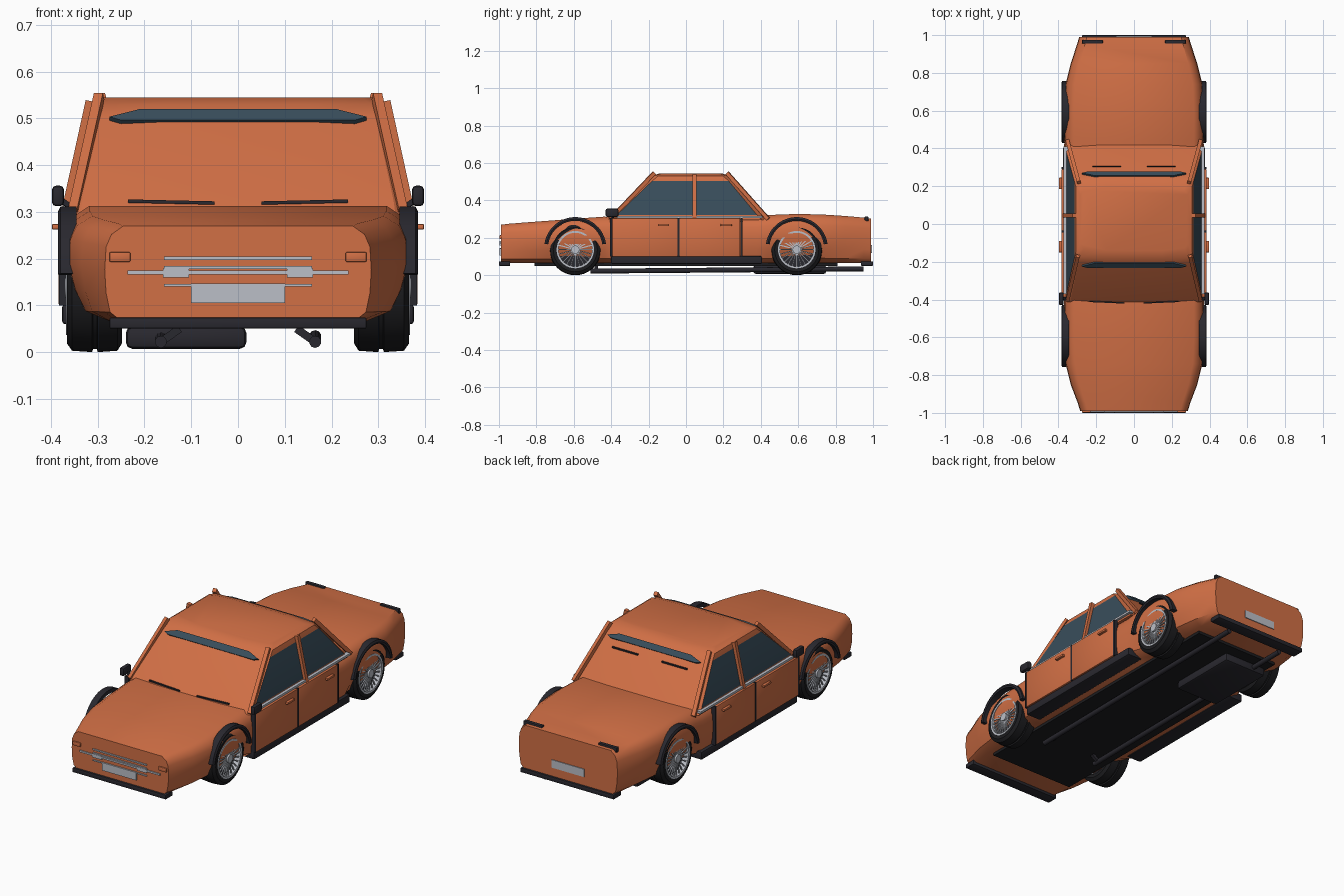
import bpy, bmesh, math
from mathutils import Vector

if "Cube" in bpy.data.objects:
    bpy.data.objects.remove(bpy.data.objects["Cube"], do_unlink=True)


def material(name, rgb):
    m = bpy.data.materials.new(name)
    m.use_nodes = True
    m.diffuse_color = (*rgb, 1)
    m.node_tree.nodes["Principled BSDF"].inputs["Base Color"].default_value = (*rgb, 1)
    return m


PAINT = material("orange paint", (0.64, 0.16, 0.06))
TRIM = material("black trim", (0.022, 0.021, 0.028))
RUBBER = material("tyre rubber", (0.012, 0.012, 0.014))
GLASS = material("dark blue glass", (0.04, 0.075, 0.105))
CHROME = material("chrome", (0.5, 0.52, 0.57))


def finish(name, bm, mats, smooth=None):
    bmesh.ops.recalc_face_normals(bm, faces=bm.faces)
    mesh = bpy.data.meshes.new(name)
    bm.to_mesh(mesh)
    bm.free()
    obj = bpy.data.objects.new(name, mesh)
    bpy.context.collection.objects.link(obj)
    for m in mats:
        mesh.materials.append(m)
    if smooth:
        bpy.ops.object.select_all(action='DESELECT')
        obj.select_set(True)
        bpy.context.view_layer.objects.active = obj
        bpy.ops.object.shade_smooth_by_angle(angle=math.radians(smooth))
    return obj


def loft(name, rings, mats, smooth=None, closed=False, rule=None):
    """Skin a row of equal point rings; closed joins last to first."""
    bm = bmesh.new()
    rows = [[bm.verts.new(p) for p in r] for r in rings]
    n = len(rows[0])
    for a, b in zip(rows, rows[1:] + rows[:1] if closed else rows[1:]):
        for i in range(n):
            bm.faces.new((a[i], a[(i + 1) % n], b[(i + 1) % n], b[i]))
    if not closed:
        bm.faces.new(rows[0])
        bm.faces.new(rows[-1])
    if rule:
        bm.normal_update()
        for f in bm.faces:
            f.material_index = rule(f)
    return finish(name, bm, mats, smooth)


def box(name, x, y, z, mat, bevel=0):
    bm = bmesh.new()
    bmesh.ops.create_cube(bm, size=1)
    for v in bm.verts:
        v.co = [(r[0] + r[1]) / 2 + c * (r[1] - r[0]) for r, c in zip((x, y, z), v.co)]
    if bevel:
        bmesh.ops.bevel(bm, geom=bm.edges[:], offset=bevel, segments=2, affect='EDGES', profile=0.5)
    return finish(name, bm, [mat], 40 if bevel else None)


def bar(name, p, q, r, mat, sides=4):
    """Straight rod from p to q."""
    p, q = Vector(p), Vector(q)
    rot = (q - p).to_track_quat('Z', 'Y')
    ring = [rot @ Vector((r * math.cos(a), r * math.sin(a), 0))
            for a in (2 * math.pi * (i + 0.5) / sides for i in range(sides))]
    return loft(name, [[p + v for v in ring], [q + v for v in ring]], [mat], 40 if sides > 4 else None)


def lathe(name, profile, y, z, mat, steps=40):
    """Turn a closed (x, radius) profile about a cross-car axle."""
    rings = []
    for i in range(steps):
        a = 2 * math.pi * i / steps
        rings.append([(x, y + r * math.cos(a), z + r * math.sin(a)) for x, r in profile])
    return loft(name, rings, [mat], 35, closed=True)


def pair(x0, x1, s):
    return sorted((s * x0, s * x1))


# Body shell: length, half width, top height, lower tuck
stations = [(-.99, .285, .27, 0), (-.95, .297, .275, 0), (-.85, .335, .283, .03),
            (-.74, .362, .291, .06), (-.6, .369, .302, .07), (-.44, .369, .313, .06),
            (-.4, .37, .312, 0), (.38, .37, .312, 0), (.44, .369, .322, .06),
            (.6, .369, .328, .07), (.74, .362, .324, .06), (.85, .335, .317, .03),
            (.95, .302, .308, 0), (.99, .29, .302, 0)]
rings = []
for y, w, top, k in stations:
    half = [(.87 - 2 * k, 0), (.96 - k, .1), (.99 - k / 2, .3), (1, .54), (.99, .78), (.95, .91), (.86, 1)]
    half = [(w * u, .065 + (top - .065) * t) for u, t in half]
    rings.append([(x, y, z) for x, z in half] + [(-x, y, z) for x, z in reversed(half)])
loft("body_shell", rings, [PAINT], 38)

# Cabin: height, half width, front and rear edge
rings = []
for z, w, f, b in [(.295, .362, -.43, .44), (.322, .358, -.405, .415), (.505, .316, -.215, .262),
                   (.53, .308, -.185, .235), (.545, .285, -.14, .19)]:
    q = [(w * .5, f), (w * .93, f + .012), (w, f + .035), (w, b - .035), (w * .93, b - .012), (w * .5, b)]
    rings.append([(x, y, z) for x, y in q] + [(-x, y, z) for x, y in reversed(q)])
loft("cabin", rings, [PAINT, GLASS], 25,
     rule=lambda f: int(abs(f.normal.x) > .85 and .4 < f.calc_center_median().z < .43))

# Narrow glass bands across the sloping screens
for name, foot, head in (("windscreen_band", (-.405, .322), (-.215, .505)),
                         ("rear_window_band", (.415, .322), (.262, .505))):
    d = Vector((0, head[0] - foot[0], head[1] - foot[1]))
    out = Vector((0, math.copysign(.004, foot[0]), .004))
    outline = [(-.275, .97), (-.21, 1.06), (.21, 1.06), (.275, .97), (.25, .93), (-.25, .93)]
    base = [Vector((x, foot[0], foot[1])) + d * t for x, t in outline]
    loft(name, [[p - out for p in base], [p + out for p in base]], [GLASS])

# Wipers
for s, side in ((1, "left"), (-1, "right")):
    bar(side + "_front_wiper", (s * .05, -.418, .319), (s * .235, -.41, .323), .005, TRIM)
    bar(side + "_rear_wiper", (s * .07, .304, .464), (s * .22, .304, .464), .005, TRIM)

for s, side in ((1, "left"), (-1, "right")):
    # Pillars
    bar(side + "_front_pillar", (s * .352, -.405, .30), (s * .297, -.17, .547), .014, PAINT)
    bar(side + "_rear_pillar", (s * .352, .44, .30), (s * .292, .22, .547), .014, PAINT)
    bar(side + "_centre_pillar", (s * .368, .045, .30), (s * .316, .045, .537), .014, PAINT)
    # Doors with gaps, handles and belt trim
    for part, y0, y1 in (("front", -.395, -.045), ("rear", -.035, .29)):
        box(f"{side}_{part}_door", pair(.35, .384, s), (y0, y1), (.1, .305), PAINT, .004)
        box(f"{side}_{part}_handle", pair(.38, .398, s), (y1 - .105, y1 - .045), (.262, .274), PAINT, .003)
    for part, y in (("front", -.4), ("middle", -.04), ("rear", .296)):
        box(f"{side}_{part}_door_gap", pair(.36, .383, s), (y - .005, y + .005), (.1, .306), TRIM)
    box(side + "_belt_trim", pair(.35, .374, s), (-.37, .41), (.307, .318), CHROME)
    box(side + "_sill", pair(.29, .376, s), (-.4, .405), (.06, .102), TRIM, .006)
    # Mirrors
    box(side + "_mirror", pair(.372, .398, s), (-.43, -.362), (.312, .356), TRIM, .009)
    bar(side + "_mirror_stalk", (s * .35, -.39, .305), (s * .385, -.395, .33), .008, TRIM)
    # Indicators, tail strips and grille ends
    box(side + "_indicator", pair(.23, .275, s), (-.998, -.98), (.193, .214), PAINT, .003)
    box(side + "_tail_strip", pair(.165, .275, s), (.955, .975), (.288, .315), TRIM, .004)
    box(side + "_grille_end", pair(.105, .16, s), (-.998, -.98), (.16, .179), CHROME)

    for part, y in (("front", -.592), ("rear", .592)):
        name = f"{side}_{part}_"
        # Wheel arch trim
        arch = []
        for i in range(25):
            a = math.radians(8 + 164 * i / 24)
            arch.append([(s * x, y + r * math.cos(a), .145 + r * math.sin(a))
                         for x, r in ((.345, .146), (.382, .146), (.385, .155), (.38, .166), (.345, .166))])
        loft(name + "arch_trim", arch, [TRIM], 40)
        # Tyre with centre groove
        tyre = [(.25, .098), (.248, .118), (.258, .134), (.3, .137), (.302, .13), (.31, .13),
                (.312, .137), (.355, .134), (.366, .118), (.364, .098)]
        lathe(name + "tyre", [(s * x, r) for x, r in tyre], y, .137, RUBBER)
        lathe(name + "rim", [(s * x, r) for x, r in ((.26, .09), (.26, .1), (.368, .1), (.368, .09))],
              y, .137, CHROME)
        bar(name + "wheel_back", (s * .27, y, .137), (s * .335, y, .137), .094, TRIM, 32)
        bar(name + "hub", (s * .33, y, .137), (s * .37, y, .137), .022, CHROME, 16)
        # Wire spokes
        for i in range(24):
            a = 2 * math.pi * i / 24
            u = Vector((0, math.cos(a), math.sin(a)))
            c = Vector((s * .358, y, .137))
            bar(f"{name}spoke_{i + 1}", c + u * .015, c + u * .095, .0042, CHROME)

# Grille bars and plates
for name, w, z0, z1 in (("upper", .158, .197, .204), ("second", .158, .178, .184),
                        ("wide", .236, .166, .175), ("lower", .158, .14, .146)):
    box(name + "_grille_bar", (-w, w), (-.996, -.98), (z0, z1), CHROME)
box("front_plate", (-.1, .1), (-.998, -.989), (.105, .147), CHROME)
box("rear_plate", (-.095, .095), (.985, .994), (.12, .162), CHROME)

# Bumpers
box("front_bumper", (-.275, .275), (-1, -.94), (.05, .074), TRIM, .004)
box("rear_bumper", (-.275, .275), (.935, 1), (.05, .074), TRIM, .004)

# Underside: floor, silencer and exhaust pipes
box("floor", (-.25, .25), (-.81, .81), (.05, .068), RUBBER)
box("silencer", (-.24, .018), (.36, .75), (.007, .055), TRIM, .014)
for s, side in ((1, "left"), (-1, "right")):
    bar(side + "_exhaust_pipe", (s * .165, -.51, .022), (s * .165, .95, .034), .013, TRIM, 10)
    bar(side + "_exhaust_bracket", (s * .125, -.48, .05), (s * .165, -.48, .022), .012, TRIM)
